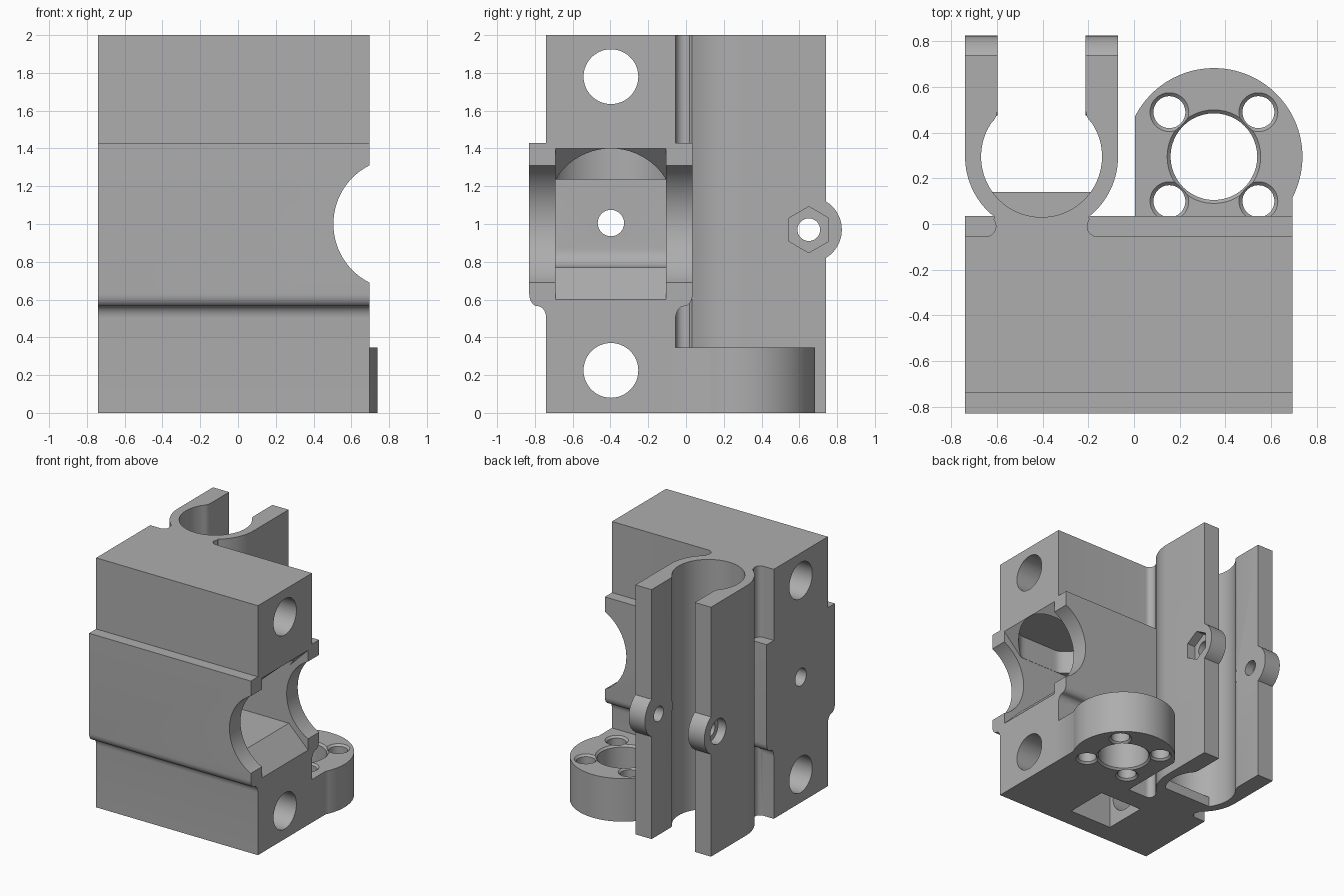
import bpy, bmesh, math

if "Cube" in bpy.data.objects:
    bpy.data.objects.remove(bpy.data.objects["Cube"])

grey = bpy.data.materials.new("plain grey")
grey.diffuse_color = (0.42, 0.42, 0.42, 1)
grey.use_nodes = True
grey.node_tree.nodes["Principled BSDF"].inputs["Base Color"].default_value = grey.diffuse_color


def loft(name, sections, axis):
    """Solid through equal-length outlines [(points, height), ...] along an axis."""
    place = {'x': lambda p, q, h: (h, p, q),
             'y': lambda p, q, h: (p, h, q),
             'z': lambda p, q, h: (p, q, h)}[axis]
    bm = bmesh.new()
    rings = [[bm.verts.new(place(p, q, h)) for p, q in pts] for pts, h in sections]
    n = len(rings[0])
    for a, b in zip(rings, rings[1:]):
        for i in range(n):
            j = (i + 1) % n
            bm.faces.new((a[i], a[j], b[j], b[i]))
    bm.faces.new(rings[0])
    bm.faces.new(rings[-1])
    bmesh.ops.recalc_face_normals(bm, faces=bm.faces)
    mesh = bpy.data.meshes.new(name)
    bm.to_mesh(mesh)
    bm.free()
    obj = bpy.data.objects.new(name, mesh)
    bpy.context.collection.objects.link(obj)
    mesh.materials.append(grey)
    return obj


def prism(name, pts, lo, hi, axis):
    return loft(name, [(pts, lo), (pts, hi)], axis)


def arc(cx, cy, rx, a0, a1, n, ry=None):
    ry = rx if ry is None else ry
    angles = [math.radians(a0 + (a1 - a0) * i / n) for i in range(n + 1)]
    return [(cx + rx * math.cos(a), cy + ry * math.sin(a)) for a in angles]


def circle(cx, cy, r, n=64):
    return arc(cx, cy, r, 0, 360, n)[:-1]


def box(p0, p1, q0, q1):
    return [(p0, q0), (p1, q0), (p1, q1), (p0, q1)]


def combine(target, tool, operation='DIFFERENCE'):
    mod = target.modifiers.new("bool", 'BOOLEAN')
    mod.operation, mod.solver, mod.object = operation, 'EXACT', tool
    bpy.context.view_layer.objects.active = target
    bpy.ops.object.modifier_apply(modifier=mod.name)
    bpy.data.objects.remove(tool)


# Main block: side profile with a thicker middle band, stepped above and curved below
front = [(-.74, 0)] + arc(-.785, .5, .045, 0, 90, 8, .065)
front += arc(-.785, .63, .045, 270, 180, 8, .065)[1:] + [(-.83, 1.43), (-.74, 1.43), (-.74, 2)]
back = [(-.795 - y, z) for y, z in reversed(front)]
body = prism("carriage_block", front + back, -.74, .695, 'x')
combine(body, prism("bore_clearance", circle(-.405, .295, .268), -.1, 2.1, 'z'))

# Open tube clamp: half outline mirrored
half = [(.26, -.1)] + arc(.245, -.01, .045, 270, 140, 10)
half += arc(0, .295, .335, -52, 0, 14)
half += [(.335, .74), (.192, .74), (.192, .5), (.197, .475), (.207, .457)]
half += arc(0, .295, .265, 34, -90, 28)
outline = half + [(-u, y) for u, y in reversed(half[:-1])]
clamp = prism("tube_clamp", [(u - .405, y) for u, y in outline], 0, 2, 'z')
arms = [(-.74, -.597), (-.213, -.07)]
for x0, x1 in arms:
    combine(clamp, prism("screw_boss", circle(.65, .97, .175), x0, x1, 'x'), 'UNION')
combine(clamp, prism("screw_hole", circle(.65, .97, .06, 32), -1, .2, 'x'))
combine(clamp, prism("screw_head", circle(.65, .97, .1, 32), -1, -.67, 'x'))
hexagon = arc(.65, .97, .122, 30, 390, 6)[:-1]
combine(clamp, prism("nut_trap", hexagon, -.14, .2, 'x'))

# Round mounting flange with chamfered holes
plate = [(.005, -.1), (.695, -.1)] + arc(.35, .295, .388, -27.2, 152.8, 56)
flange = prism("mount_flange", plate, 0, .345, 'z')
holes = [(.35, .295, .19)]
holes += [(x, y, .07) for x in (.155, .545) for y in (.1, .49)]
for x, y, r in holes:
    steps = [(r + .03, -.015), (r, .015), (r, .33), (r + .03, .36)]
    combine(flange, loft("flange_hole", [(circle(x, y, rr, 48), z) for rr, z in steps], 'z'))

# Join into one solid
combine(body, clamp, 'UNION')
combine(body, flange, 'UNION')

# Cross holes through the block and the small centre hole
for z in (.225, 1.78):
    combine(body, prism("rod_hole", circle(-.3975, z, .145, 48), -1, 1, 'x'))
combine(body, prism("centre_hole", circle(-.3975, 1.005, .07, 32), -1, .3, 'x'))

# Round notch across the right side
combine(body, prism("side_notch", circle(.853, 1.0, .348, 96), -1, .2, 'y'))

# Deep pocket with sloped mouth, and round recess in its roof
pocket = [(.9, .6), (.695, .6), (.525, .77)] + arc(.1, .87, .1, 270, 180, 8)
pocket += [(0, 1.235), (.53, 1.235), (.695, 1.4), (.9, 1.4)]
combine(body, prism("pocket", pocket, -.69, -.105, 'y'))
recess = [(x, max(-.688, min(-.107, y))) for x, y in circle(.352, -.3975, .343)]
combine(body, prism("roof_recess", recess, 1.2, 1.42, 'z'))

# Square well in the underside
combine(body, prism("square_well", box(-.25, .13, -.58, -.225), -.1, .5, 'z'))

# Small ledge closing part of the bore at the bottom
ledge = arc(-.405, .295, .275, 214.3, 325.7, 24)
ledge_obj = prism("bore_ledge", ledge, 0, .08, 'z')

for obj in (body, ledge_obj):
    bpy.ops.object.select_all(action='DESELECT')
    obj.select_set(True)
    bpy.context.view_layer.objects.active = obj
    bpy.ops.object.shade_smooth_by_angle(angle=math.radians(30))
